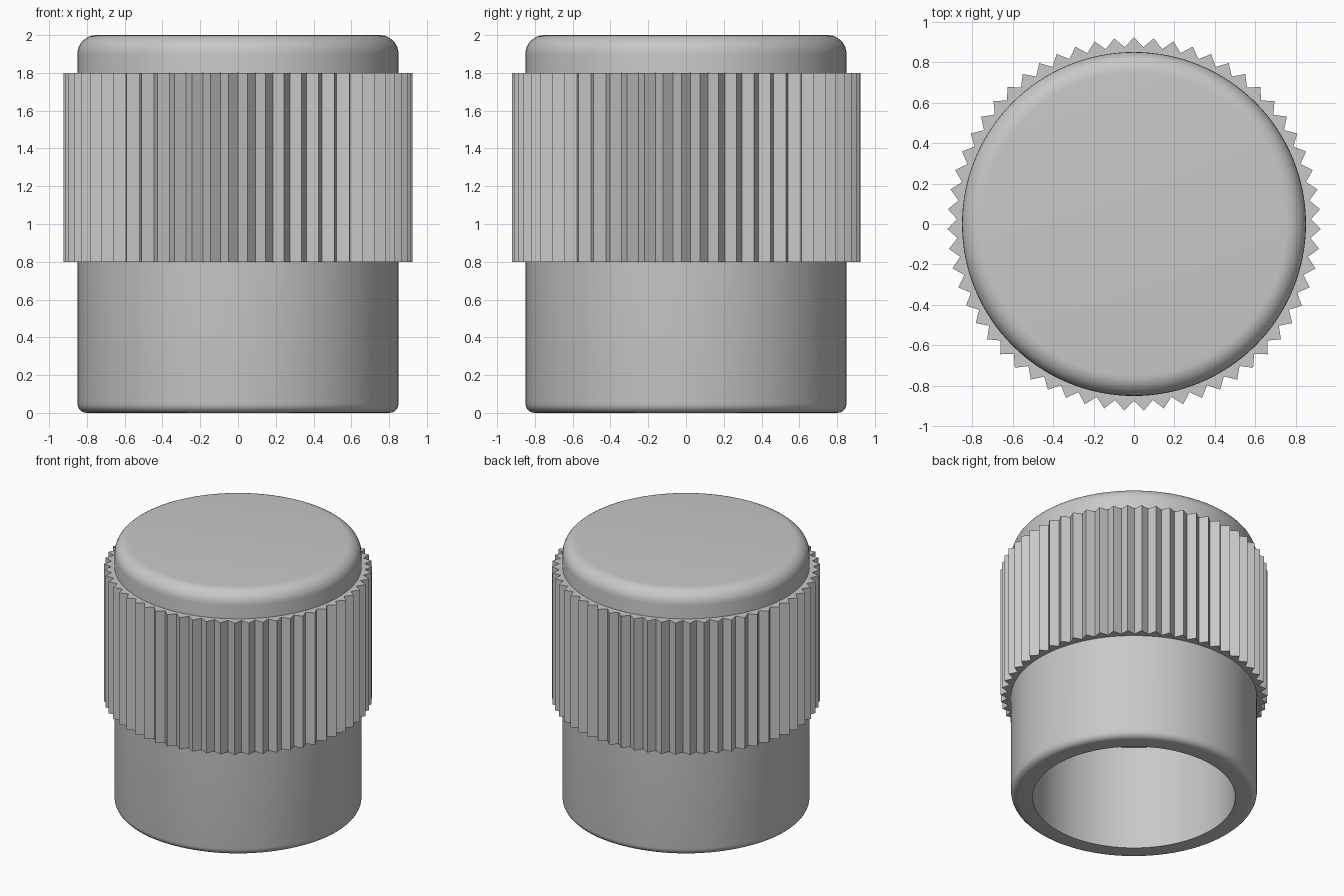
import bpy
import bmesh
from math import sin, cos, pi, tau, radians

cube = bpy.data.objects.get("Cube")
if cube:
    bpy.data.objects.remove(cube, do_unlink=True)

grey = bpy.data.materials.new("plain grey")
grey.use_nodes = True
grey.diffuse_color = (0.58, 0.58, 0.58, 1)
grey.node_tree.nodes["Principled BSDF"].inputs["Base Color"].default_value = grey.diffuse_color


def make_object(name, bm):
    bmesh.ops.recalc_face_normals(bm, faces=bm.faces)
    mesh = bpy.data.meshes.new(name)
    bm.to_mesh(mesh)
    bm.free()
    mesh.materials.append(grey)
    obj = bpy.data.objects.new(name, mesh)
    bpy.context.collection.objects.link(obj)
    return obj


def loft(bm, rings, closed=False):
    """Join equal-length rings of points with quads."""
    loops = [[bm.verts.new(p) for p in ring] for ring in rings]
    pairs = list(zip(loops, loops[1:]))
    if closed:
        pairs.append((loops[-1], loops[0]))
    for a, b in pairs:
        for i in range(len(a)):
            j = (i + 1) % len(a)
            bm.faces.new((a[i], a[j], b[j], b[i]))
    return loops


def circle(radius, z, count):
    return [(radius * cos(tau * i / count), radius * sin(tau * i / count), z)
            for i in range(count)]


def fillet(radius, z, size, start, steps):
    """Quarter-round profile points about a centre."""
    angles = [start + pi / 2 * i / steps for i in range(steps + 1)]
    return [(radius + size * cos(a), z + size * sin(a)) for a in angles]


# Cap body: turned shell, open below, rounded at both outer rims
OUTER, INNER, CEILING = 0.85, 0.70, 0.80
profile = [(INNER, CEILING), (INNER, 0)]
profile += fillet(OUTER - 0.05, 0.05, 0.05, -pi / 2, 5)
profile += fillet(OUTER - 0.1, 1.9, 0.1, 0, 8)
bm = bmesh.new()
loops = loft(bm, [circle(r, z, 128) for r, z in profile])
bm.faces.new(loops[0])
bm.faces.new(loops[-1])
body = make_object("cap_body", bm)
bpy.context.view_layer.objects.active = body
body.select_set(True)
bpy.ops.object.shade_smooth_by_angle(angle=radians(30))

# Knurled grip band: toothed ring around the body
TEETH, TIP, VALLEY = 59, 0.923, 0.875


def tooth_ring(z):
    points = []
    for i in range(2 * TEETH):
        a = pi / 2 + pi * i / TEETH
        r = VALLEY if i % 2 else TIP
        points.append((r * cos(a), r * sin(a), z))
    return points


def inner_ring(z):
    return [(0.8 * cos(pi / 2 + pi * i / TEETH), 0.8 * sin(pi / 2 + pi * i / TEETH), z)
            for i in range(2 * TEETH)]


bm = bmesh.new()
loft(bm, [inner_ring(0.8), tooth_ring(0.8), tooth_ring(1.8), inner_ring(1.8)], closed=True)
make_object("grip_band", bm)
